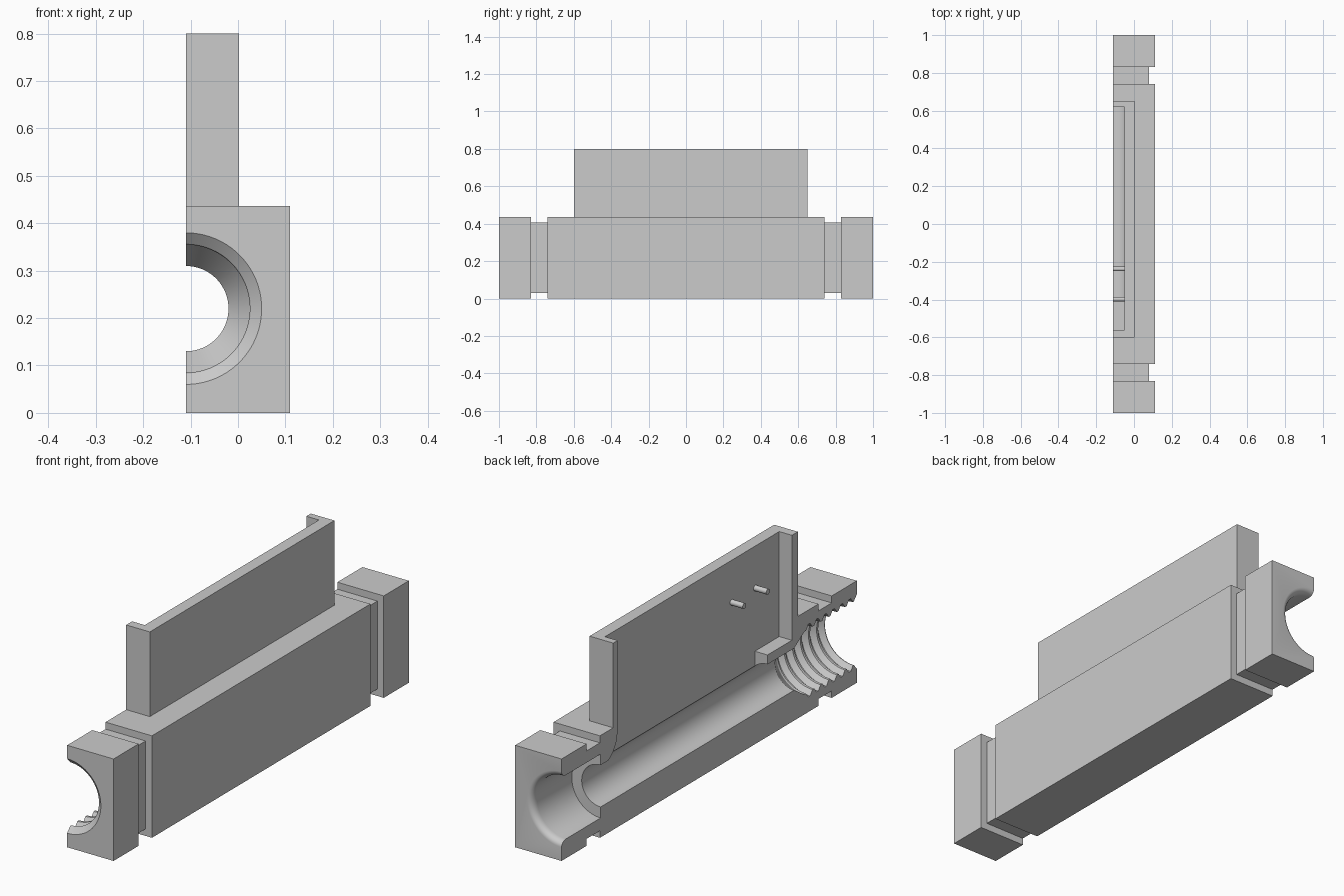
import bpy, bmesh, math

if "Cube" in bpy.data.objects:
    bpy.data.objects.remove(bpy.data.objects["Cube"])

AX, AZ = -0.11, 0.22   # bore axis, lying in the open section plane

grey = bpy.data.materials.new("plain_grey")
grey.diffuse_color = (0.6, 0.6, 0.6, 1)
grey.use_nodes = True
grey.node_tree.nodes["Principled BSDF"].inputs["Base Color"].default_value = grey.diffuse_color


def make(name, bm):
    bmesh.ops.remove_doubles(bm, verts=bm.verts, dist=1e-6)
    bmesh.ops.recalc_face_normals(bm, faces=bm.faces)
    me = bpy.data.meshes.new(name)
    bm.to_mesh(me)
    bm.free()
    me.materials.append(grey)
    ob = bpy.data.objects.new(name, me)
    bpy.context.collection.objects.link(ob)
    return ob


def loft(name, rings):
    """Skin closed rings of points and cap both ends."""
    bm = bmesh.new()
    vs = [[bm.verts.new(p) for p in r] for r in rings]
    n = len(vs[0])
    for a, b in zip(vs, vs[1:]):
        for i in range(n):
            j = (i + 1) % n
            bm.faces.new((a[i], a[j], b[j], b[i]))
    bm.faces.new(vs[0])
    bm.faces.new(vs[-1])
    return make(name, bm)


def rect(y, x0, x1, z0, z1):
    return [(x0, y, z0), (x1, y, z0), (x1, y, z1), (x0, y, z1)]


def box(name, x0, x1, y0, y1, z0, z1):
    return loft(name, [rect(y0, x0, x1, z0, z1), rect(y1, x0, x1, z0, z1)])


def boolean(target, other, op):
    m = target.modifiers.new("cut", 'BOOLEAN')
    m.operation, m.object, m.solver = op, other, 'EXACT'
    bpy.context.view_layer.objects.active = target
    bpy.ops.object.modifier_apply(modifier=m.name)
    bpy.data.objects.remove(other)


# body block with a groove near each end
stations = [(-1, 0), (-.83, 0), (-.83, .03), (-.74, .03), (-.74, 0),
            (.74, 0), (.74, .03), (.83, .03), (.83, 0), (1, 0)]
body = loft("housing_half", [rect(y, -.33 + i, .11 - i, i, .437 - i)
                             for y, i in stations])

# upper compartment, open at the top and on the section side
boolean(body, box("upper_box", -.25, .002, -.6, .65, .3, .8), 'UNION')
outline = [(-.56, .9), (-.56, .35), (-.395, .35), (-.395, .22), (.72, .22),
           (.715, .285), (.68, .31), (.65, .335), (.63, .365), (.62, .41), (.62, .9)]
boolean(body, loft("cavity", [[(x, y, z) for y, z in outline]
                              for x in (-.4, -.05)]), 'DIFFERENCE')

# bore: chamfered mouth, thread rings, throat, channel, socket, rounded mouth
profile = [(-1.05, .16), (-1, .16), (-.98, .137)]
pitch = .055
for k in range(6):
    y = -.975 + k * pitch
    profile += [(y, .135), (y + .016, .156), (y + .028, .156), (y + .044, .135)]
profile += [(-.645, .135), (-.575, .09), (.735, .09), (.735, .137)]
for k in range(7):
    a = k / 6 * math.pi / 2
    profile.append((.97 + .03 * math.sin(a), .137 + .025 * (1 - math.cos(a))))
profile.append((1.05, .162))
N = 72
rings = [[(AX + r * math.cos((i + .5) * math.tau / N), y,
           AZ + r * math.sin((i + .5) * math.tau / N)) for i in range(N)]
         for y, r in profile]
boolean(body, loft("bore", rings), 'DIFFERENCE')

# open section face
boolean(body, box("section_trim", -1, AX, -2, 2, -1, 2), 'DIFFERENCE')

# two locating pins on the compartment wall
pins = []
for k, y in enumerate((-.238, -.398)):
    pins.append(loft(f"locating_pin_{k + 1}", [
        [(x, y + .012 * math.cos(i * math.tau / 20), .62 + .012 * math.sin(i * math.tau / 20))
         for i in range(20)] for x in (AX, -.04)]))

# smooth the round parts, keep edges sharp
bpy.ops.object.select_all(action='DESELECT')
for ob in [body] + pins:
    ob.select_set(True)
bpy.context.view_layer.objects.active = body
bpy.ops.object.shade_smooth_by_angle(angle=math.radians(25))
